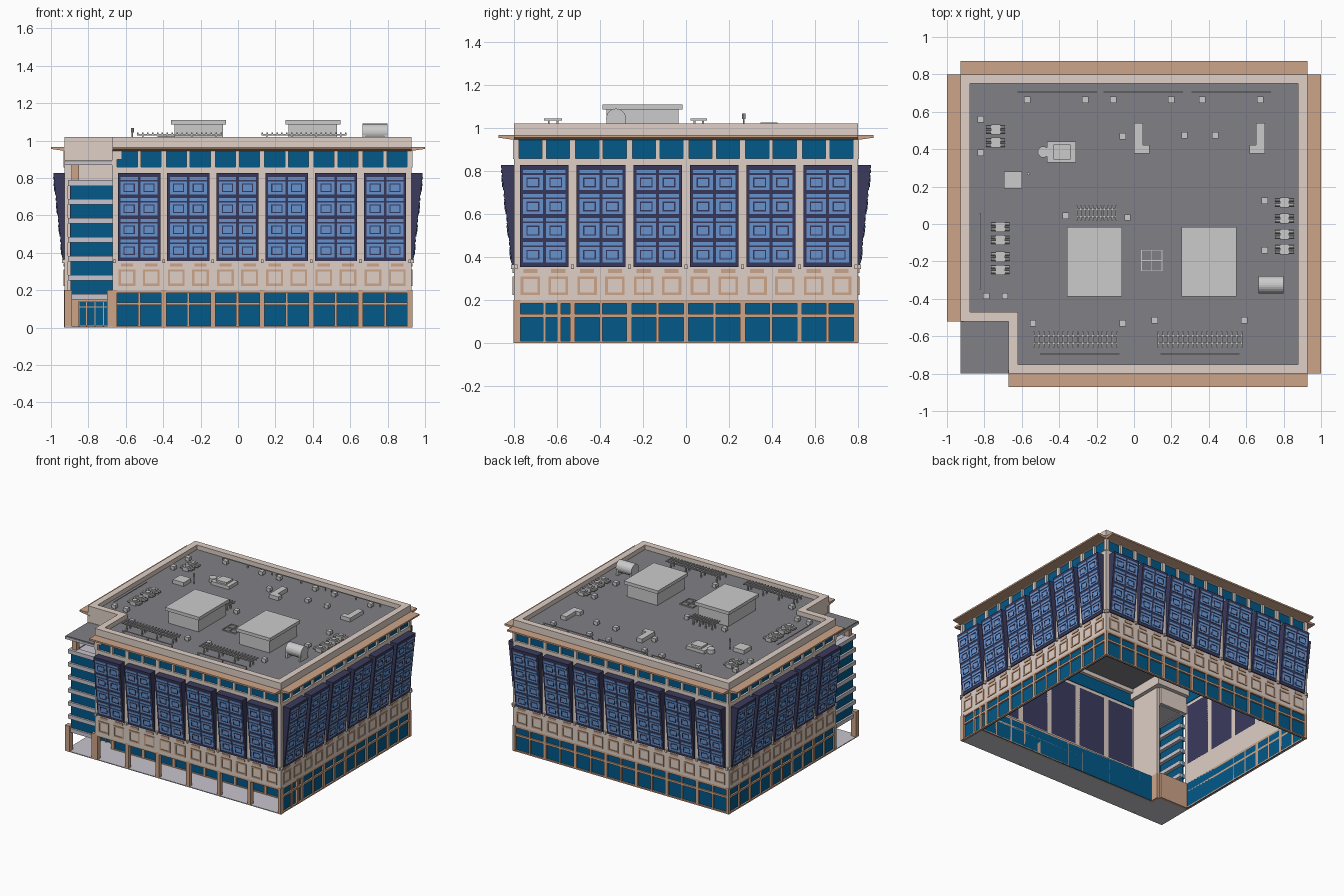
import bpy, bmesh, math
from mathutils import Matrix, Vector

if "Cube" in bpy.data.objects:
    bpy.data.objects.remove(bpy.data.objects["Cube"])

COLORS = {"cream": (.87, .81, .77), "brown": (.80, .64, .53), "glass": (.04, .35, .53),
          "purple": (.24, .24, .37), "sky": (.42, .60, .84), "roof": (.50, .50, .52),
          "slab": (.78, .77, .80)}
MATS = {}
for key, c in COLORS.items():
    MATS[key] = bpy.data.materials.new(key)
    MATS[key].diffuse_color = (*[v ** 2.2 for v in c], 1)

parts = {}          # (part name, colour) -> bmesh
W, D = .928, .80    # half width and depth of the block
NX, NY = -.67, -.52 # inner corner of the notch
ROOF = .985


def get(name, color):
    return parts.setdefault((name, color), bmesh.new())


def box(name, color, x0, x1, y0, y1, z0, z1, warp=None):
    """Axis box; warp optionally maps every corner to its final place."""
    bm = get(name, color)
    vs = bmesh.ops.create_cube(bm, size=1)["verts"]
    for v in vs:
        p = Vector((x0 if v.co.x < 0 else x1, y0 if v.co.y < 0 else y1, z0 if v.co.z < 0 else z1))
        v.co = warp(p) if warp else p


def cyl(name, r, loc, length, axis, seg=16):
    rot = Matrix.Rotation(math.pi / 2, 4, 'Y') if axis == 'X' else Matrix()
    bmesh.ops.create_cone(get(name, None), cap_ends=True, segments=seg, radius1=r, radius2=r,
                          depth=length, matrix=Matrix.Translation(loc) @ rot)


def facade(cx, cy, u, n, length, bays, arcade=False):
    """One elevation, in local coordinates: u along, n outward, z up."""
    u, n = Vector((*u, 0)), Vector((*n, 0))
    place = lambda p: Vector((cx, cy, p.z)) + u * p.x + n * p.y
    tilt = lambda z: .008 + .052 * (z - .355) / .475
    lean = lambda p: place(Vector((p.x, p.y + tilt(p.z), p.z)))
    flare = lambda p: place(Vector((p.x, p.y if p.y < 0 else tilt(p.z), p.z)))
    eave = lambda p: place(Vector((p.x, p.y, .945 + .01 * (p.y > .03) if p.z < .96 else p.z)))
    h = length / 2
    pitch = (length - .02) / bays

    def b(name, col, u0, u1, n0, n1, z0, z1, warp=place):
        box(name, col, u0, u1, n0, n1, z0, z1, warp)

    # ground floor glazing and frame, set back behind an arcade on the front
    s = -.2 if arcade else 0
    b("ground_glass", "glass", -h + .01, h - .01, s - .02, s - .012, 0, .2)
    for z0, z1 in ((0, .01), (.12, .135), (.185, .2)):
        b("ground_frame", "brown", -h, h, s - .02, s, z0, z1)
    for i in range(bays * 2 + 1):
        x = -h + .01 + i * pitch / 2
        w = .007 if i % 2 else .012
        b("ground_frame", "brown", x - w, x + w, s - .02, s, 0, .2)
        if arcade and i % 2 == 0:
            b("arcade_pillar", "brown", x - .014, x + .014, -.032, 0, 0, .2)
    if arcade:
        b("arcade_ceiling", "cream", -h, h, -.2, 0, .195, .205)
        b("arcade_beam", "brown", -h, h, -.02, 0, .185, .2)
    # masonry bands, piers, top windows, cornice and parapet
    b("spandrel_wall", "cream", -h, h, -.02, 0, .2, .357)
    b("upper_band", "cream", -h, h, -.02, 0, .828, .858)
    b("parapet", "cream", -h, h, -.05, 0, .945, 1.02)
    b("top_glass", "glass", -h + .01, h - .01, -.025, -.015, .85, .95)
    b("cornice", "brown", -h, h, 0, .072, .945, .967, eave)
    for i in range(bays * 2 + 1):
        x = -h + .01 + i * pitch / 2
        w = .012 if i % 2 else .016
        b("top_mullion", "cream", x - w + .002, x + w - .002, -.02, 0, .855, .947)
        if i % 2 == 0:
            b("pier", "cream", max(x - .02, -h), min(x + .02, h), -.02, 0, .35, .84)
            b("pier_foot", "cream", max(x - .007, -h), min(x + .007, h), 0, .014, .345, .365)
    for i in range(bays):
        x = -h + .01 + (i + .5) * pitch
        # leaning bay box with its light panels
        b("bay_box", "purple", x - .113, x + .113, -.02, .01, .355, .828, flare)
        for sx in (-.053, .053):
            c = x + sx
            for r in range(4):
                z = .376 + r * .112
                b("bay_panel", "sky", c - .046, c + .046, -.004, .003, z, z + .07, lean)
                b("bay_panel", "sky", c - .046, c + .046, -.004, .003, z + .078, z + .094, lean)
                for k in (-1, 1):
                    zz, uu = z + .035 + k * .02, c + k * .027
                    b("panel_ring", "purple", c - .03, c + .03, 0, .005, zz - .003, zz + .003, lean)
                    b("panel_ring", "purple", uu - .003, uu + .003, 0, .005, z + .015, z + .055, lean)
            # square ring and small bar on the spandrel
            c = x + sx * 1.22
            for k in (-1, 1):
                b("spandrel_ring", "brown", c - .045, c + .045, -.002, .005, .267 + k * .038 - .006, .267 + k * .038 + .006)
                b("spandrel_ring", "brown", c + k * .039 - .006, c + k * .039 + .006, -.002, .005, .225, .309)
            b("spandrel_bar", "brown", c - .033, c + .033, -.002, .005, .326, .344)


facade((NX + W) / 2, -D, (1, 0), (0, -1), W - NX, 6, True)
facade(W, 0, (0, 1), (1, 0), 2 * D, 6)
facade(0, D, (1, 0), (0, 1), 2 * W, 7)
facade(-W, (D + NY) / 2, (0, 1), (-1, 0), D - NY, 5)

# floor slab under the arcade and entrance
box("arcade_floor", "slab", -W, W, -D, -.6, 0, .006)
box("entrance_floor", "slab", -W, NX, -.6, NY, 0, .006)
# main roof deck
box("roof_deck", "roof", NX + .02, W - .02, -D + .02, D - .02, ROOF - .01, ROOF)
box("roof_deck", "roof", -W + .02, NX + .02, NY + .02, D - .02, ROOF - .01, ROOF)
# notch walls, above and inside the corner terrace
box("notch_wall", "cream", -W, NX + .05, NY, NY + .05, .9, 1.02)
box("notch_wall", "cream", NX, NX + .05, -D, NY + .05, .9, 1.02)
box("notch_wall", "cream", -W, NX, NY, NY + .02, .77, .9)
box("notch_wall", "cream", NX, NX + .02, -D, NY, .2, .9)

# corner glass tower with floor slabs
GX, GY = -.895, -.775
box("corner_glass", "glass", GX, NX, GY, GY + .008, .17, .78)
box("corner_glass", "glass", GX, GX + .008, GY, NY, .17, .78)
for i in range(7):
    z = .165 + i * .1014
    box("corner_slab", "slab", -.91, NX, -.79, -.74, z - .015, z + .015)
    box("corner_slab", "slab", -.91, -.86, -.79, NY, z - .015, z + .015)
for z in (.165, .773):
    box("corner_slab", "slab", -.9, NX, -.78, NY, z - .008, z + .008)
box("corner_roof", "slab", -W, NX, -D, NY, .87, .888)
box("corner_roof_deck", "roof", -W + .004, NX, -D + .004, NY, .888, .894)
box("terrace_column", "brown", -.89, -.85, -.77, -.73, .78, .87)
# corner entrance
box("entrance_pillar", "brown", -W, -.888, -D, -.76, 0, .2)
box("entrance_pillar", "brown", -.7, NX, -D, -.77, 0, .2)
box("entrance_wall", "brown", -W, NX, NY, NY + .02, 0, .2)
box("entrance_wall", "brown", NX, NX + .02, -.6, NY, 0, .2)
box("entrance_door", "glass", -.85, -.68, NY - .006, NY, .01, .14)
for x in (-.85, -.81, -.765, -.72, -.68):
    box("door_mullion", "brown", x - .003, x + .003, NY - .012, NY, 0, .14)
box("door_mullion", "brown", -.853, -.677, NY - .012, NY, .108, .114)

# rooftop plant rooms
for x in (-.21, .40):
    box("plant_room", None, x - .13, x + .13, -.37, -.035, ROOF, 1.085)
    box("plant_room_cap", None, x - .147, x + .147, -.387, -.017, 1.085, 1.11)
# barrel unit
cyl("barrel_tank", .046, (.733, -.325, 1.044), .134, 'X', 24)
for x in (.675, .79):
    box("barrel_cradle", None, x - .008, x + .008, -.37, -.28, ROOF, 1.03)
# low ducts and boxes
box("vent_hut", None, -.695, -.6, .19, .282, ROOF, 1.015)
box("air_handler", None, -.465, -.31, .33, .44, ROOF, 1.01)
box("air_handler", None, -.43, -.34, .345, .425, 1.01, 1.025)
cyl("air_handler_fan", .03, (-.485, .385, 1.0), .03, 'Z')
for x, s in ((0, 1), (.70, -1)):
    a, c, e = x, x + s * .048, x + s * .082
    box("l_duct", None, min(a, c), max(a, c), .378, .54, ROOF, 1.015)
    box("l_duct", None, min(a, e), max(a, e), .378, .422, ROOF, 1.015)
cubes = [(-.57, .665), (-.26, .665), (-.11, .665), (.2, .665), (.365, .665), (.675, .665),
         (-.82, .56), (-.82, .38), (-.06, .47), (.27, .475), (.435, .475), (-.365, .045),
         (-.035, .035), (.7, .125), (.7, -.14), (-.79, -.385), (-.69, -.385), (-.54, -.53),
         (-.06, -.53), (.11, -.515), (.59, -.515)]
for x, y in cubes:
    box("roof_vent", None, x - .017, x + .017, y - .017, y + .017, ROOF + .008, 1.018)
    box("roof_vent", None, x - .01, x + .01, y - .01, y + .01, ROOF, ROOF + .01)
# condenser units
for x, ys in ((-.74, (.505, .435)), (-.715, (-.015, -.085, -.175, -.245)), (.805, (.115, .03, -.055, -.135))):
    for y in ys:
        box("condenser", None, x - .025, x + .025, y - .027, y + .027, ROOF, 1.012)
        cyl("condenser_fan", .018, (x, y, 1.014), .012, 'Z', 12)
        for k in (-1, 1):
            for j in (-1, 1):
                cyl("condenser_pipe", .009, (x + k * .036, y + j * .013, 1.0), .028, 'X', 8)
# pipe racks: rails, rungs and legs
for x0, x1, y0, y1, count in ((-.54, -.085, -.66, -.575, 18), (.125, .58, -.66, -.575, 18), (-.31, -.09, .02, .098, 11)):
    m, z = (y0 + y1) / 2, 1.036
    for y in (m - .02, m + .02):
        box("pipe_rack", None, x0, x1, y - .004, y + .004, z - .008, z)
        for i in range(4):
            x = x0 + .03 + i * (x1 - x0 - .06) / 3
            box("pipe_rack", None, x - .004, x + .004, y - .004, y + .004, ROOF, z)
    for i in range(count):
        x = x0 + .005 + i * (x1 - x0 - .01) / (count - 1)
        box("pipe_rack", None, x - .004, x + .004, y0, y1, z, z + .008)
# long thin pipes and the roof grating
for x0, x1, y in ((-.62, -.2, .705), (-.16, .26, .705), (.31, .73, .705), (-.5, -.08, -.695), (.145, .56, -.695)):
    box("roof_pipe", None, x0, x1, y - .003, y + .003, 1.006, 1.012)
    for x in (x0, (x0 + x1) / 2, x1):
        box("roof_pipe", None, x - .003, x + .003, y - .003, y + .003, ROOF, 1.012)
box("roof_pipe", None, -.828, -.822, -.35, .06, 1.006, 1.012)
for i in range(3):
    t = i * .055
    box("roof_grating", None, .038 + t, .042 + t, -.25, -.14, ROOF, ROOF + .008)
    box("roof_grating", None, .04, .15, -.252 + t, -.248 + t, ROOF, ROOF + .008)
# antenna
cyl("antenna", .004, (-.565, .268, 1.02), .08, 'Z', 8)
cyl("antenna", .008, (-.565, .268, 1.055), .025, 'Z', 8)

# turn every part into an object
for (name, color), bm in parts.items():
    bmesh.ops.recalc_face_normals(bm, faces=bm.faces)
    mesh = bpy.data.meshes.new(name)
    bm.to_mesh(mesh)
    bm.free()
    if color:
        mesh.materials.append(MATS[color])
    bpy.context.collection.objects.link(bpy.data.objects.new(name, mesh))

for m in bpy.data.materials:
    if m.users and not m.is_grease_pencil:
        m.use_nodes = True
        m.node_tree.nodes["Principled BSDF"].inputs["Base Color"].default_value = m.diffuse_color
